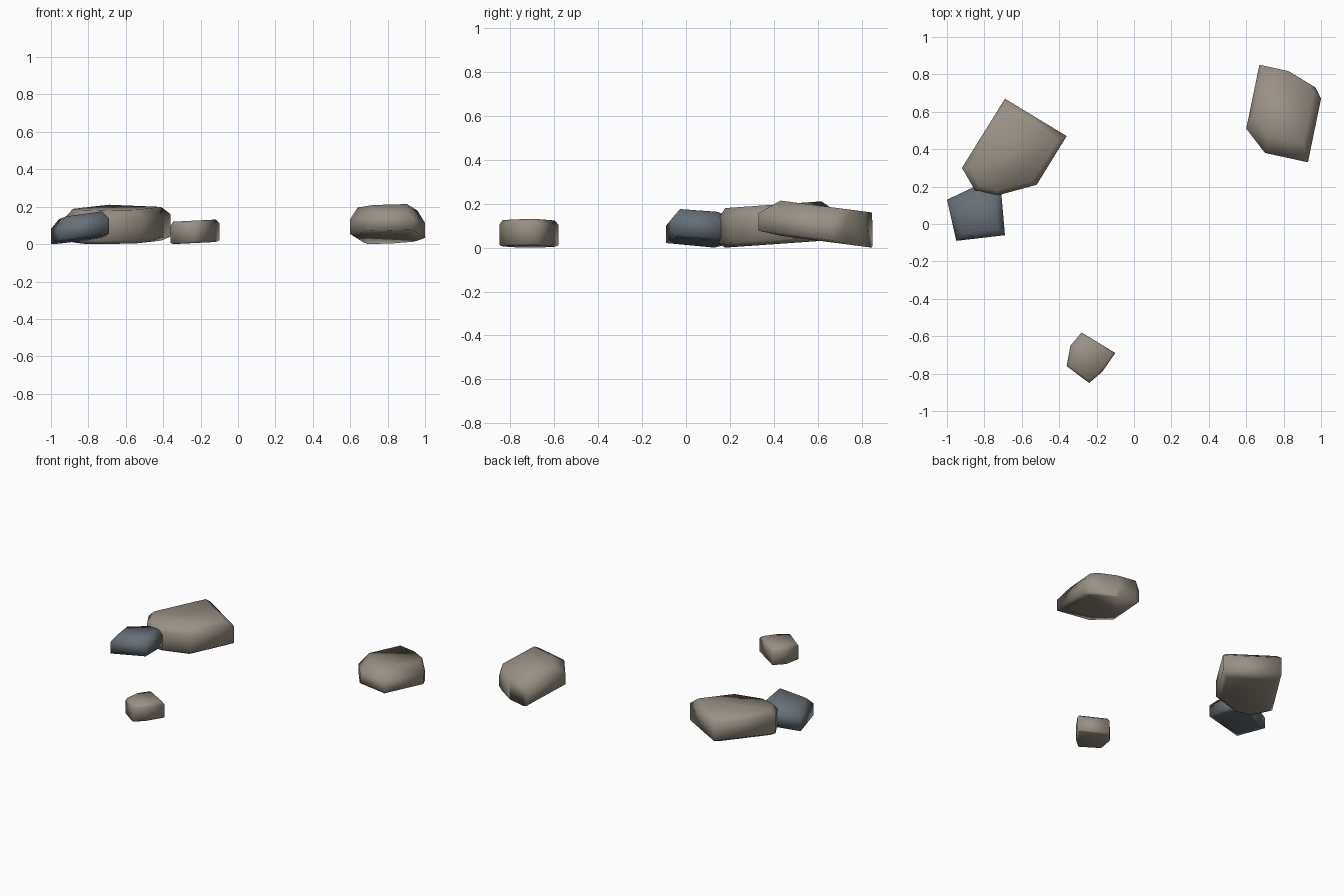
import bpy
import bmesh
from mathutils import Vector

cube = bpy.data.objects.get("Cube")
if cube:
    bpy.data.objects.remove(cube, do_unlink=True)


def make_material(name, colour):
    material = bpy.data.materials.new(name)
    material.use_nodes = True
    material.diffuse_color = (*colour, 1)
    shader = material.node_tree.nodes["Principled BSDF"]
    shader.inputs["Base Color"].default_value = (*colour, 1)
    shader.inputs["Roughness"].default_value = 0.9
    return material


def make_rock(name, material, outline, floor, low, high, top, inset, tilt, pivot=None):
    """Hull of four stacked outlines: narrow floor, two wide shoulders, narrow top."""
    corners = [Vector(point) for point in outline]
    centre = sum(corners, Vector((0, 0))) / len(corners)
    pivot = Vector(pivot) if pivot else centre
    bm = bmesh.new()
    for height, scale in ((floor, inset), (low, 1), (high, 1), (top, inset)):
        for corner in corners:
            spot = pivot + (corner - pivot) * scale
            lean = (spot - centre).dot(Vector(tilt))
            bm.verts.new((spot.x, spot.y, height + lean))
    bmesh.ops.convex_hull(bm, input=bm.verts[:])
    loose = [vert for vert in bm.verts if not vert.link_faces]
    bmesh.ops.delete(bm, geom=loose, context="VERTS")
    bmesh.ops.dissolve_limit(bm, angle_limit=0.02, verts=bm.verts[:], edges=bm.edges[:])
    bmesh.ops.recalc_face_normals(bm, faces=bm.faces[:])

    # Rest the rock on the ground
    ground = min(vert.co.z for vert in bm.verts)
    bmesh.ops.translate(bm, vec=(0, 0, -ground), verts=bm.verts[:])
    for face in bm.faces:
        face.smooth = True
    mesh = bpy.data.meshes.new(name)
    bm.to_mesh(mesh)
    bm.free()
    mesh.materials.append(material)
    rock = bpy.data.objects.new(name, mesh)
    bpy.context.collection.objects.link(rock)
    return rock


tan_stone = make_material("tan stone", (0.32, 0.28, 0.235))
slate_stone = make_material("slate stone", (0.135, 0.16, 0.185))

# Large rock at the back right
make_rock("large_rock", tan_stone,
          [(-0.69, 0.67), (-0.36, 0.47), (-0.52, 0.21),
           (-0.74, 0.15), (-0.85, 0.18), (-0.92, 0.3)],
          floor=0, low=0.02, high=0.14, top=0.18, inset=0.84, tilt=(0, 0.07))

# Blue grey rock leaning against it
make_rock("slate_rock", slate_stone,
          [(-1, 0.13), (-0.95, -0.09), (-0.69, -0.06), (-0.71, 0.17), (-0.83, 0.21)],
          floor=0.025, low=0.03, high=0.11, top=0.155, inset=0.75, tilt=(0.15, -0.06))

# Small rock at the front
make_rock("small_rock", tan_stone,
          [(-0.28, -0.58), (-0.1, -0.69), (-0.17, -0.79),
           (-0.24, -0.85), (-0.36, -0.76), (-0.34, -0.65)],
          floor=0.005, low=0.012, high=0.105, top=0.125, inset=0.88, tilt=(0.05, 0))

# Sloping rock at the back left, its top pulled towards the rear
make_rock("sloping_rock", tan_stone,
          [(0.67, 0.85), (0.83, 0.815), (0.97, 0.73), (1, 0.67),
           (0.93, 0.33), (0.7, 0.38), (0.6, 0.51)],
          floor=0.03, low=0.04, high=0.12, top=0.19, inset=0.8, tilt=(0, -0.13),
          pivot=(0.8, 0.83))
